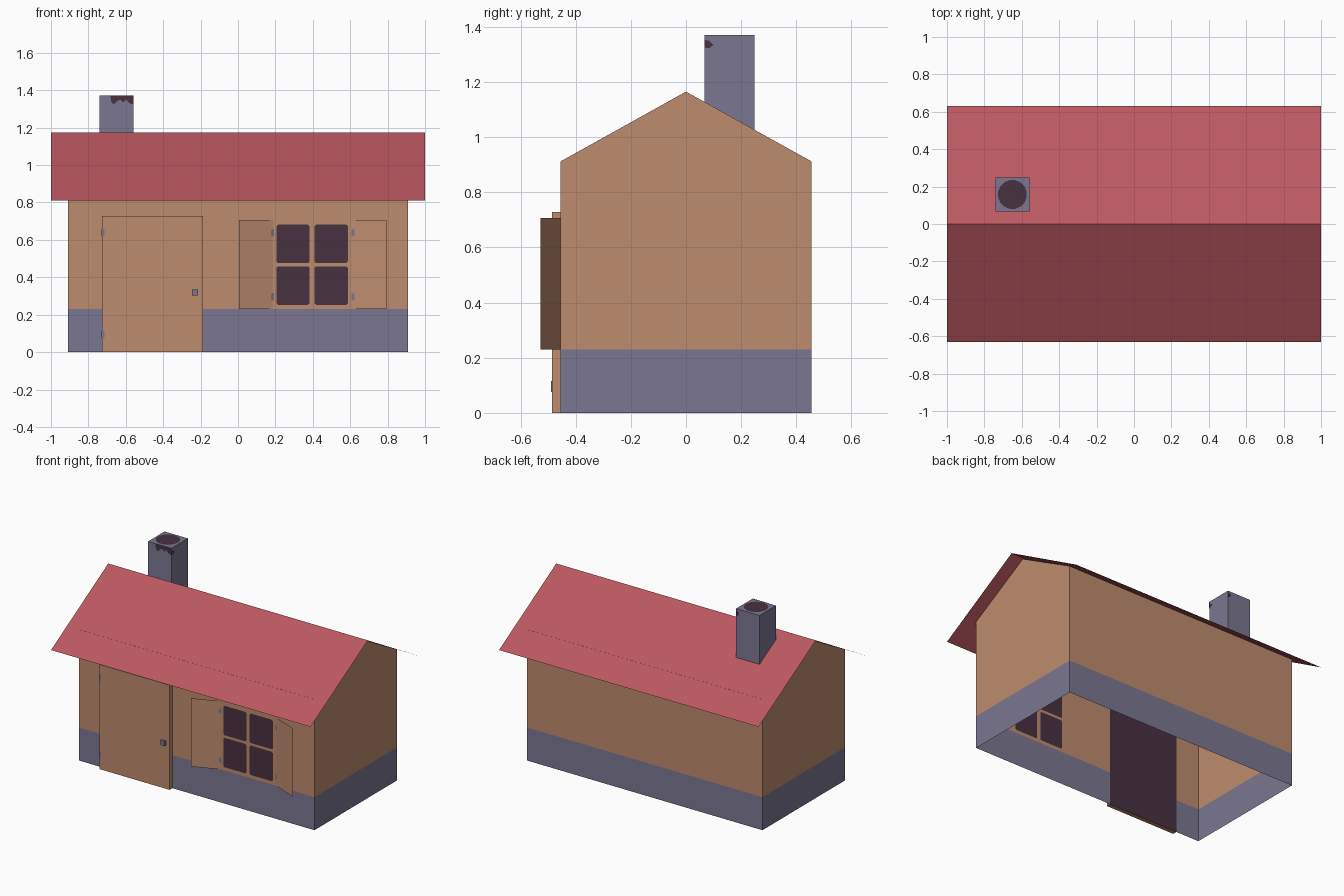
import bpy, bmesh, math
from mathutils import Vector

if "Cube" in bpy.data.objects:
    bpy.data.objects.remove(bpy.data.objects["Cube"])


def mat(name, rgb):
    m = bpy.data.materials.new(name)
    lin = [((c / 255 + 0.055) / 1.055) ** 2.4 for c in rgb]
    m.diffuse_color = (*lin, 1)
    m.use_nodes = True
    m.node_tree.nodes["Principled BSDF"].inputs["Base Color"].default_value = m.diffuse_color
    return m


WOOD = mat("brown_wood", (190, 140, 110))
STONE = mat("grey_stone", (123, 119, 146))
DARK = mat("dark_opening", (72, 49, 65))
RED = mat("red_roof", (188, 88, 96))


def finish(bm, name, mats):
    me = bpy.data.meshes.new(name)
    bm.to_mesh(me)
    bm.free()
    for m in mats:
        me.materials.append(m)
    ob = bpy.data.objects.new(name, me)
    bpy.context.collection.objects.link(ob)
    return ob


def face(bm, pts, index=0):
    f = bm.faces.new([bm.verts.new(p) for p in pts])
    f.material_index = index
    return f


def sheet(name, pts, m):
    bm = bmesh.new()
    face(bm, pts)
    return finish(bm, name, [m])


def box(name, lo, hi, m, drop=None):
    """Box between two corners; optionally drop the side facing a direction."""
    bm = bmesh.new()
    bmesh.ops.create_cube(bm, size=1)
    for v in bm.verts:
        v.co = [lo[i] + (v.co[i] + 0.5) * (hi[i] - lo[i]) for i in range(3)]
    bm.normal_update()
    if drop:
        bmesh.ops.delete(bm, geom=[f for f in bm.faces if f.normal.dot(Vector(drop)) > 0.9],
                         context='FACES')
    return finish(bm, name, [m])


W, D, EAVE, RIDGE, BAND = 0.908, 0.455, 0.912, 1.165, 0.23
DOOR_L, DOOR_R, DOOR_T = -0.728, -0.186, 0.728

# Walls: the front is a grid of cells coloured by position
bm = bmesh.new()
xs = [-W, DOOR_L, DOOR_R, 0.206, 0.383, 0.409, 0.587, W]
zs = [0, BAND, 0.253, 0.458, 0.476, 0.681, DOOR_T, EAVE]
for i in range(7):
    for k in range(7):
        x0, x1, z0, z1 = xs[i], xs[i + 1], zs[k], zs[k + 1]
        pane = i in (3, 5) and k in (2, 4)
        doorway = i == 1 and k < 6
        face(bm, [(x0, -D, z0), (x1, -D, z0), (x1, -D, z1), (x0, -D, z1)],
             2 if pane or doorway else (1 if k == 0 else 0))
bmesh.ops.remove_doubles(bm, verts=bm.verts[:], dist=1e-5)
# Clip the corners of the window panes
corners = [v for v in bm.verts if 0.2 < v.co.x < 0.6 and 0.25 < v.co.z < 0.69]
bmesh.ops.bevel(bm, geom=corners, offset=0.008, segments=1, affect='VERTICES', material=0)
# Back wall and gables
for z0, z1, idx in ((0, BAND, 1), (BAND, EAVE, 0)):
    face(bm, [(W, D, z0), (-W, D, z0), (-W, D, z1), (W, D, z1)], idx)
for s in (-1, 1):
    face(bm, [(s * W, -s * D, 0), (s * W, s * D, 0), (s * W, s * D, BAND), (s * W, -s * D, BAND)], 1)
    face(bm, [(s * W, -s * D, BAND), (s * W, s * D, BAND), (s * W, s * D, EAVE),
              (s * W, 0, RIDGE), (s * W, -s * D, EAVE)], 0)
finish(bm, "walls", [WOOD, STONE, DARK])

# Thin folded roof
bm = bmesh.new()
for s in (-1, 1):
    face(bm, [(s, s * 0.63, 0.811), (-s, s * 0.63, 0.811), (-s, 0, 1.173), (s, 0, 1.173)])
bmesh.ops.remove_doubles(bm, verts=bm.verts[:], dist=1e-5)
finish(bm, "roof", [RED])

# Door with handle and hinges
box("door", (DOOR_L, -0.486, 0), (DOOR_R, -D, DOOR_T), WOOD, drop=(0, 1, 0))
box("door_handle", (-0.246, -0.502, 0.303), (-0.213, -0.486, 0.335), STONE)
for z in (0.095, 0.638):
    box("door_hinge", (DOOR_L - 0.002, -0.489, z - 0.02), (-0.714, -0.486, z + 0.02), STONE)

# Open shutters with hinges, swung out from the window
for side in (-1, 1):
    hx = 0.4 + side * 0.212
    tip = Vector((side * 0.182, -0.073, 0))
    root = Vector((hx, -D, 0))

    def on_shutter(t, z, off=0.0):
        p = root + tip * t
        return (p.x, p.y - off, z)

    sheet("shutter", [on_shutter(t, z) for t, z in
                      ((0, BAND), (1, BAND), (1, 0.706), (0, 0.706))][::side], WOOD)
    for z in (0.295, 0.638):
        sheet("shutter_hinge", [on_shutter(t, z + dz, 0.003) for t, dz in
                                ((-0.03, -0.02), (0.03, -0.02), (0.065, -0.01),
                                 (0.065, 0.01), (0.03, 0.02), (-0.03, 0.02))][::side], STONE)

# Chimney with flue opening
CX0, CX1, CY0, CY1, TOP = -0.74, -0.56, 0.067, 0.248, 1.371
box("chimney", (CX0, CY0, 1.0), (CX1, CY1, TOP), STONE)
sheet("flue", [(-0.65 + 0.078 * math.cos(a), 0.158 + 0.078 * math.sin(a), TOP + 0.002)
               for a in (math.tau * (i + 0.5) / 16 for i in range(16))], DARK)

# Soot stains around the chimney top
E = 0.002
soot = [(-0.683, TOP), (-0.676, 1.335), (-0.662, 1.325), (-0.648, 1.34), (-0.63, 1.35),
        (-0.612, 1.335), (-0.597, 1.35), (-0.58, 1.33), (CX1, 1.325), (CX1, TOP)]
sheet("soot_front", [(x, CY0 - E, z) for x, z in soot], DARK)
sheet("soot_side", [(CX1 + E, CY0 + a, z) for a, z in
                    ((0, 1.325), (0.018, 1.322), (0.032, 1.335), (0.016, 1.35), (0, 1.352))], DARK)
sheet("soot_back", [(CX1 - a, CY1 + E, z) for a, z in
                    ((0, 1.325), (0.018, 1.33), (0.022, 1.35), (0, 1.36))], DARK)
